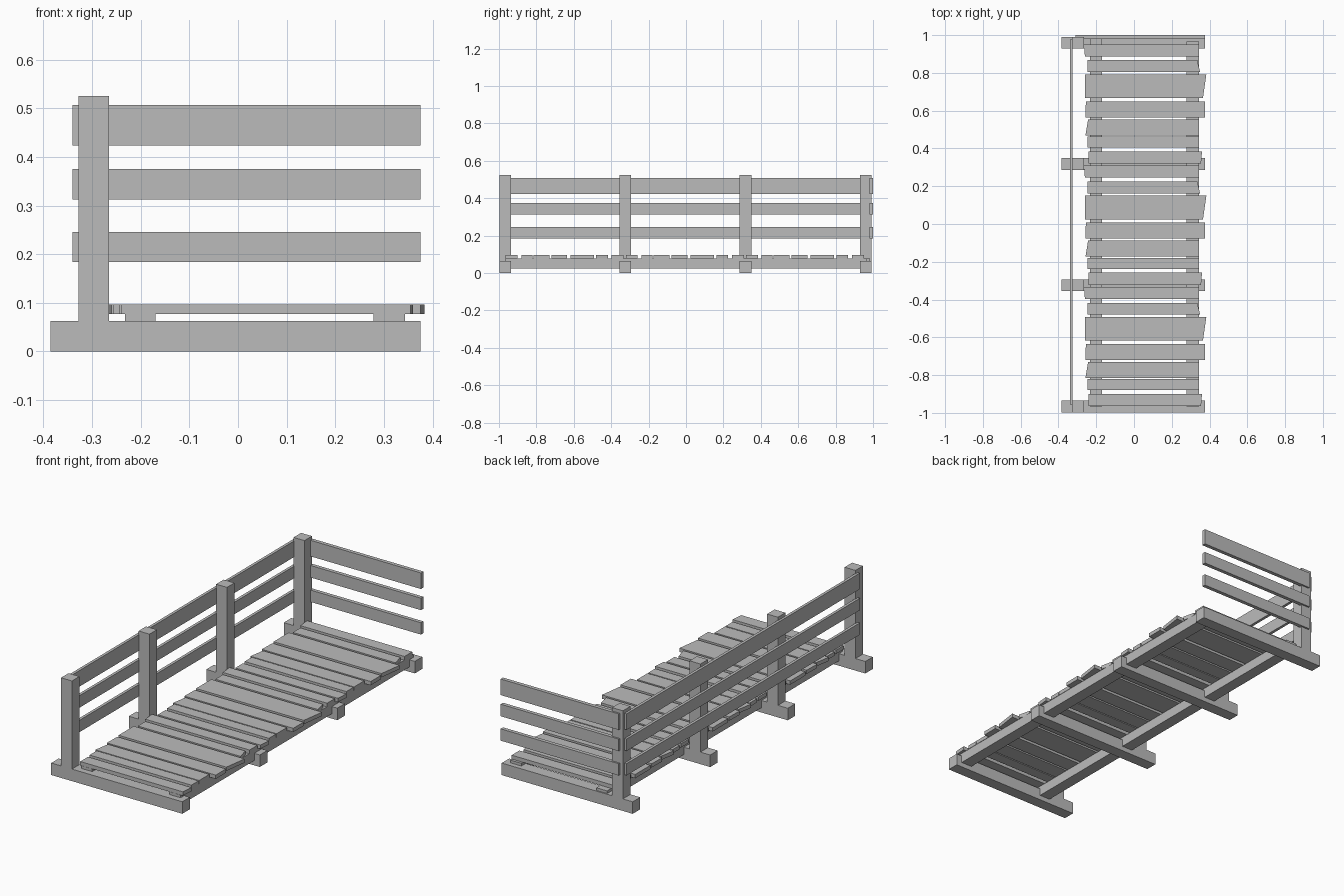
import bpy
import bmesh

cube = bpy.data.objects.get("Cube")
if cube:
    bpy.data.objects.remove(cube, do_unlink=True)

# Single material
wood = bpy.data.materials.new("grey_wood")
wood.use_nodes = True
grey = (0.5, 0.5, 0.5, 1)
wood.diffuse_color = grey
wood.node_tree.nodes["Principled BSDF"].inputs["Base Color"].default_value = grey


def prism(name, outline, bottom, top):
    """Extrude a flat outline (counter-clockwise) from bottom to top."""
    bm = bmesh.new()
    base = bm.faces.new([bm.verts.new((x, y, bottom)) for x, y in outline])
    result = bmesh.ops.extrude_face_region(bm, geom=[base])
    for item in result["geom"]:
        if isinstance(item, bmesh.types.BMVert):
            item.co.z = top
    bmesh.ops.recalc_face_normals(bm, faces=bm.faces)
    mesh = bpy.data.meshes.new(name)
    bm.to_mesh(mesh)
    bm.free()
    mesh.materials.append(wood)
    obj = bpy.data.objects.new(name, mesh)
    bpy.context.collection.objects.link(obj)
    return obj


def beam(name, xs, ys, zs):
    """Straight rectangular timber between two corners."""
    (x0, x1), (y0, y1) = xs, ys
    return prism(name, [(x0, y0), (x1, y0), (x1, y1), (x0, y1)], *zs)


first_frame = -0.966
spacing = 0.642
half = 0.031
sleeper_top = 0.063

# Cross sleepers, each with an upright post
for i in range(4):
    y = first_frame + i * spacing
    span = (y - half, y + half)
    beam("sleeper", (-0.385, 0.375), span, (0, sleeper_top))
    beam("post", (-0.328, -0.265), span, (sleeper_top, 0.525))

# Long stringers under the deck
beam("left_side_stringer", (0.279, 0.343), (-0.965, 0.965), (0.025, 0.077))
beam("right_side_stringer", (-0.232, -0.17), (-0.965, 0.985), (0.025, 0.077))

# Fence rails along the side and across the back
for heights in ((0.184, 0.246), (0.312, 0.375), (0.423, 0.507)):
    beam("side_rail", (-0.34, -0.325), (-0.955, 0.977), heights)
    beam("back_rail", (-0.31, 0.375), (0.98, 1), heights)

# Deck planks: front y, back y, left ends (front, back), right ends (front, back)
planks = [
    (-0.964, -0.9, -0.24, -0.24, 0.355, 0.36),
    (-0.879, -0.821, -0.245, -0.245, 0.345, 0.345),
    (-0.815, -0.73, -0.257, -0.243, 0.345, 0.345),
    (-0.72, -0.635, -0.257, -0.255, 0.375, 0.375),
    (-0.618, -0.492, -0.26, -0.26, 0.365, 0.383),
    (-0.48, -0.417, -0.245, -0.245, 0.35, 0.335),
    (-0.397, -0.333, -0.26, -0.265, 0.345, 0.345),
]
for bay in range(3):
    shift = bay * spacing
    for y0, y1, a0, a1, b0, b1 in planks:
        y0, y1 = y0 + shift, y1 + shift
        prism("deck_plank", [(a0, y0), (b0, y0), (b1, y1), (a1, y1)], 0.077, 0.097)
